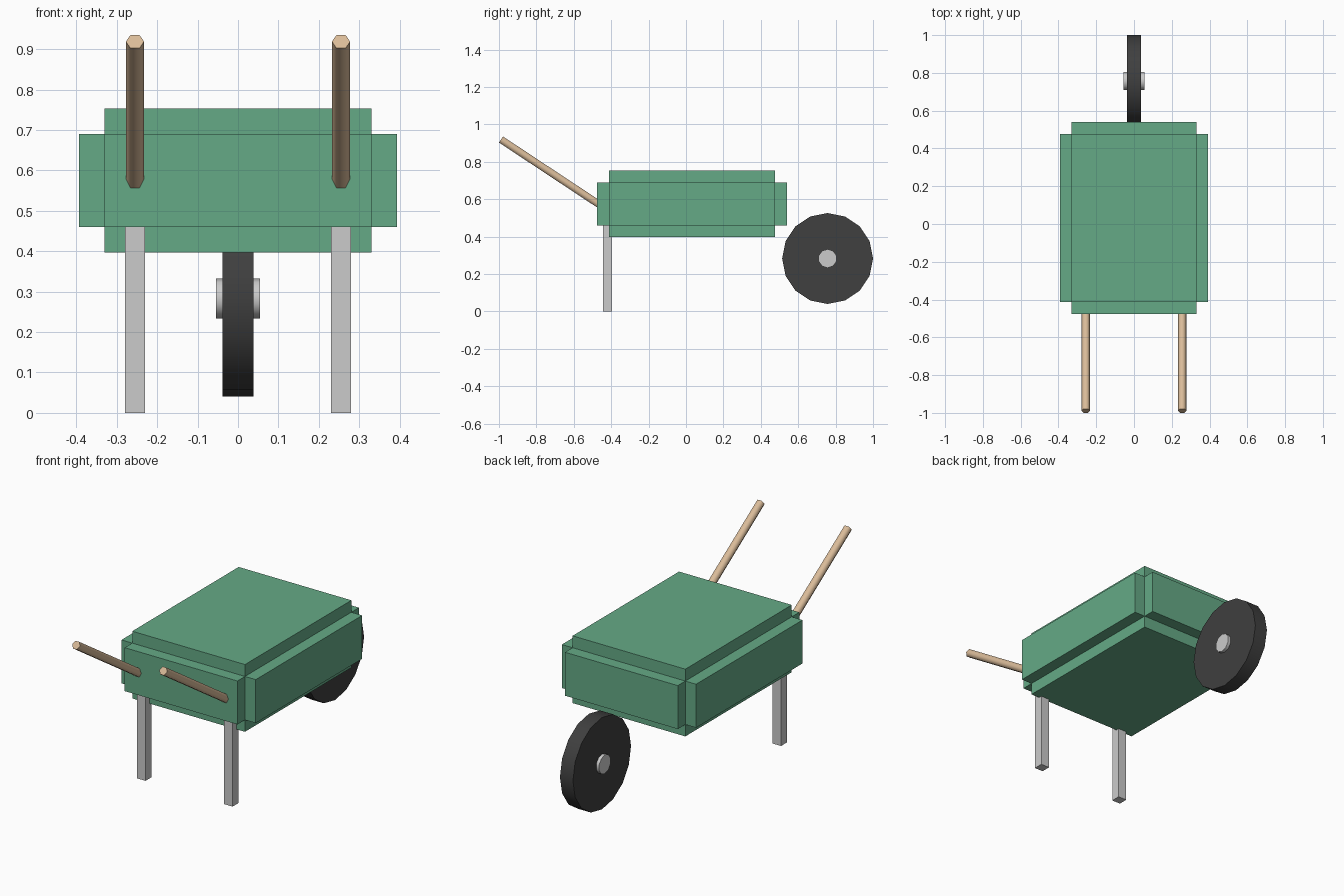
import bpy, bmesh, math
from mathutils import Vector

if "Cube" in bpy.data.objects:
    bpy.data.objects.remove(bpy.data.objects["Cube"])


def material(name, rgb):
    m = bpy.data.materials.new(name)
    m.diffuse_color = (*rgb, 1)
    m.use_nodes = True
    m.node_tree.nodes["Principled BSDF"].inputs["Base Color"].default_value = m.diffuse_color
    return m


def finish(bm, name, mat=None):
    bmesh.ops.recalc_face_normals(bm, faces=bm.faces)
    me = bpy.data.meshes.new(name)
    bm.to_mesh(me)
    bm.free()
    if mat:
        me.materials.append(mat)
    ob = bpy.data.objects.new(name, me)
    bpy.context.collection.objects.link(ob)
    return ob


def box_mesh(lo, hi):
    bm = bmesh.new()
    bmesh.ops.create_cube(bm, size=1)
    for v in bm.verts:
        v.co = Vector([(a + b) / 2 + c * (b - a) for a, b, c in zip(lo, hi, v.co)])
    return bm


def rod(name, start, end, radius, sides, mat=None):
    # Prism between two points in any plane; first corner lies across the axis
    start, end = Vector(start), Vector(end)
    axis = (end - start).normalized()
    u = Vector((0, 0, 1)) if abs(axis.x) > 0.9 else Vector((1, 0, 0))
    w = axis.cross(u)
    bm = bmesh.new()
    rings = []
    for p in (start, end):
        rings.append([bm.verts.new(p + radius * (u * math.cos(t) + w * math.sin(t)))
                      for t in (2 * math.pi * i / sides for i in range(sides))])
        bm.faces.new(rings[-1])
    for i in range(sides):
        j = (i + 1) % sides
        f = bm.faces.new((rings[0][i], rings[0][j], rings[1][j], rings[1][i]))
        f.smooth = True
    return finish(bm, name, mat)


green = material("green_paint", (0.13, 0.40, 0.24))
wood = material("wood", (0.70, 0.50, 0.32))
rubber = material("rubber", (0.05, 0.05, 0.05))

# Tub: a box with every face pushed straight out, leaving notched edges
bm = box_mesh((-0.33, -0.413, 0.46), (0.33, 0.477, 0.69))
bm.normal_update()
for f in bmesh.ops.extrude_discrete_faces(bm, faces=bm.faces[:])["faces"]:
    f.normal_update()
    bmesh.ops.translate(bm, verts=f.verts[:], vec=f.normal * 0.063)
bmesh.ops.remove_doubles(bm, verts=bm.verts, dist=0.0001)
finish(bm, "tub", green)

# Legs and handles, one per side
for side, s in (("left", -1), ("right", 1)):
    x = 0.255 * s
    finish(box_mesh((x - 0.025, -0.445, 0), (x + 0.025, -0.395, 0.47)), side + "_leg")
    rod(side + "_handle", (x, -0.989, 0.919), (x, -0.44, 0.556), 0.0225, 6, wood)

# Wheel and hub
rod("wheel", (-0.038, 0.757, 0.283), (0.038, 0.757, 0.283), 0.243, 16, rubber)
rod("wheel_hub", (-0.055, 0.757, 0.283), (0.055, 0.757, 0.283), 0.05, 10)
